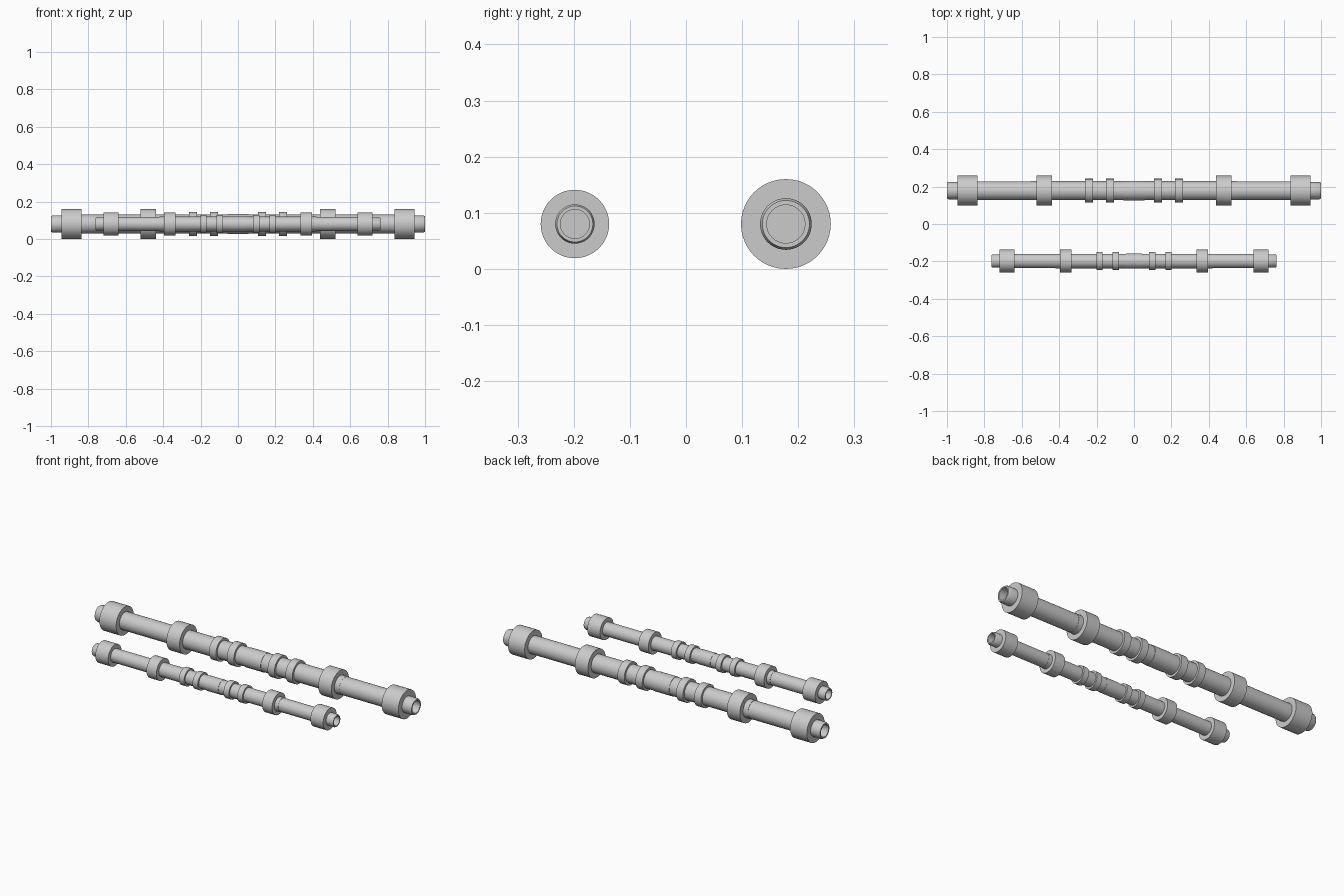
import bpy, bmesh, math

if "Cube" in bpy.data.objects:
    bpy.data.objects.remove(bpy.data.objects["Cube"])

SEG = 48


def lathe(name, profile, y, scale, closed=False):
    """Spin an (x, radius) profile round the bar axis."""
    bm = bmesh.new()
    rings = []
    for x, r in profile:
        if r == 0:
            rings.append([bm.verts.new((x * scale, y, 0.08))] * SEG)
            continue
        rings.append([bm.verts.new((x * scale,
                                    y + r * scale * math.cos(2 * math.pi * i / SEG),
                                    0.08 + r * scale * math.sin(2 * math.pi * i / SEG)))
                      for i in range(SEG)])
    pairs = list(zip(rings, rings[1:]))
    if closed:
        pairs.append((rings[-1], rings[0]))
    for a, b in pairs:
        for i in range(SEG):
            j = (i + 1) % SEG
            bm.faces.new(list(dict.fromkeys((a[i], a[j], b[j], b[i]))))
    bmesh.ops.recalc_face_normals(bm, faces=bm.faces)
    me = bpy.data.meshes.new(name)
    bm.to_mesh(me)
    bm.free()
    ob = bpy.data.objects.new(name, me)
    bpy.context.collection.objects.link(ob)
    bpy.ops.object.select_all(action='DESELECT')
    ob.select_set(True)
    bpy.context.view_layer.objects.active = ob
    bpy.ops.object.shade_smooth_by_angle(angle=math.radians(30))
    return ob


def sleeve(name, x0, x1, inner, outer, y, scale):
    return lathe(name, [(x0, inner), (x0, outer), (x1, outer), (x1, inner)],
                 y, scale, closed=True)


def bar(prefix, y, scale):
    # Stepped shaft with chamfered, recessed ends
    half = [(0.055, 0.053), (0.055, 0.051), (0.55, 0.051), (0.55, 0.0495),
            (0.93, 0.0495), (0.93, 0.046), (0.992, 0.046), (1.0, 0.042),
            (1.0, 0.034), (0.95, 0.034), (0.95, 0)]
    lathe(prefix + "_shaft", [(-x, r) for x, r in reversed(half)] + half, y, scale)
    # Mirrored collars and narrow grip rings
    for side, s in (("left", -1), ("right", 1)):
        for part, a, b, r in (("end_collar", 0.838, 0.943, 0.08),
                              ("inner_collar", 0.438, 0.52, 0.08),
                              ("outer_ring", 0.22, 0.263, 0.064),
                              ("inner_ring", 0.107, 0.15, 0.064)):
            sleeve(f"{prefix}_{part}_{side}", s * a, s * b, 0.046, r, y, scale)


bar("large_bar", 0.178, 1.0)
bar("small_bar", -0.198, 0.762)
